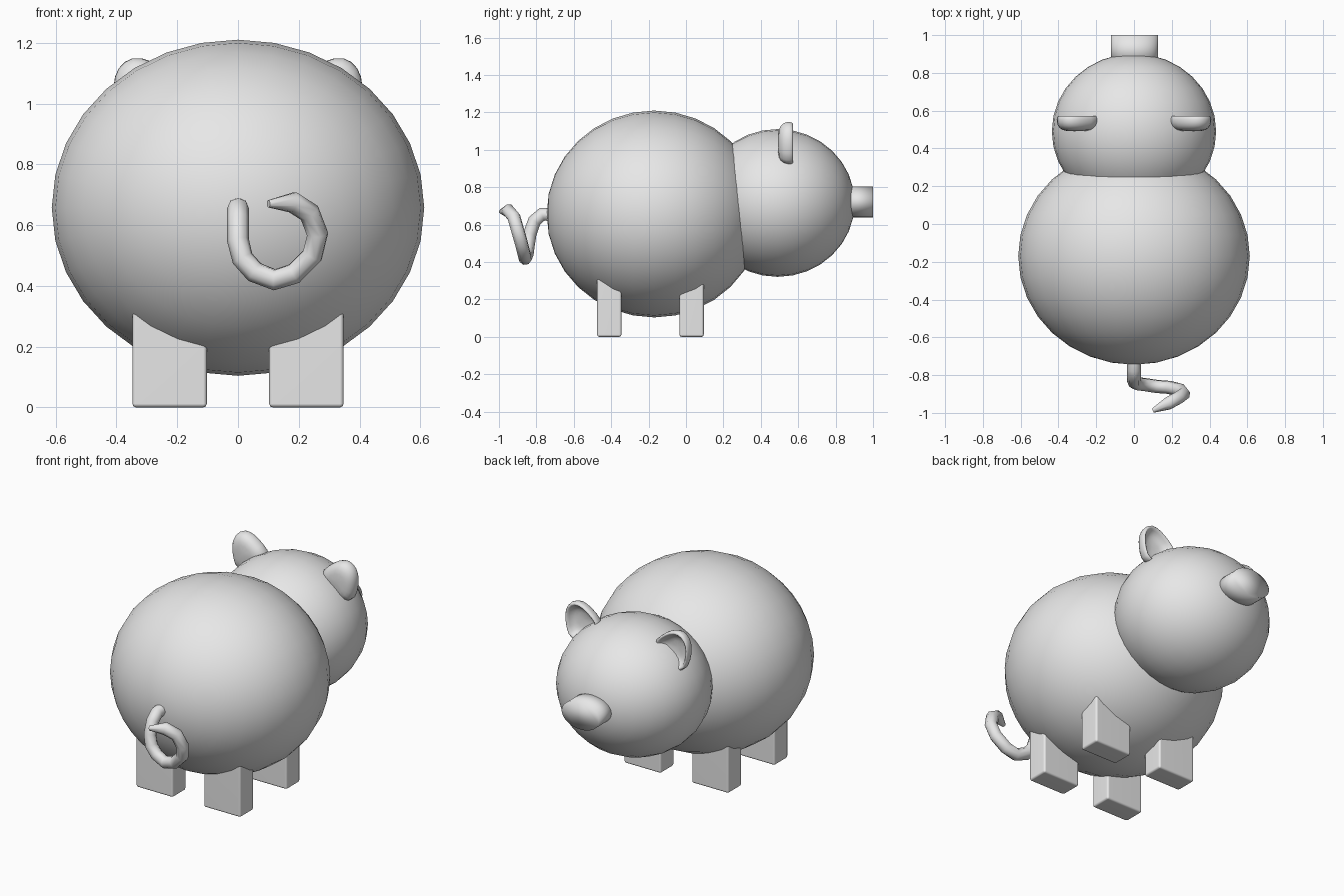
import bpy, bmesh
from math import radians
from mathutils import Matrix, Vector

if "Cube" in bpy.data.objects:
    bpy.data.objects.remove(bpy.data.objects["Cube"], do_unlink=True)

grey = bpy.data.materials.new("plain_grey")
grey.use_nodes = True
grey.diffuse_color = (0.8, 0.8, 0.8, 1)
grey.node_tree.nodes["Principled BSDF"].inputs["Base Color"].default_value = (0.8, 0.8, 0.8, 1)


def finish(name, bm, smooth=True):
    """Turn a bmesh into a named, shaded object."""
    bmesh.ops.recalc_face_normals(bm, faces=bm.faces)
    for f in bm.faces:
        f.smooth = smooth
    mesh = bpy.data.meshes.new(name)
    bm.to_mesh(mesh)
    bm.free()
    mesh.materials.append(grey)
    ob = bpy.data.objects.new(name, mesh)
    bpy.context.collection.objects.link(ob)
    return ob


def ball(name, centre, radii):
    """Ellipsoid with its poles along y."""
    bm = bmesh.new()
    bmesh.ops.create_uvsphere(bm, u_segments=32, v_segments=16, radius=1)
    bmesh.ops.transform(bm, verts=bm.verts, matrix=Matrix.Translation(centre)
                        @ Matrix.Diagonal((*radii, 1)) @ Matrix.Rotation(radians(90), 4, "X"))
    return finish(name, bm)


def ear(name, side):
    """Cupped ear: back bulge, rim and a hollow facing forward."""
    outline = [(.16, 1.04), (.225, 1.10), (.285, 1.145), (.35, 1.16), (.40, 1.12),
               (.415, 1.06), (.405, .98), (.375, .90), (.26, .95)]
    middle = Vector((.31, 1.03))
    bm = bmesh.new()
    rings = []
    for scale, y in ((.5, .49), (.85, .505), (1, .535), (.98, .572), (.84, .575), (.72, .54), (.4, .525)):
        ring = []
        for p in outline:
            q = middle.lerp(Vector(p), scale)
            ring.append(bm.verts.new((side * q.x, y, q.y)))
        rings.append(ring)
    n = len(outline)
    for a, b in zip(rings, rings[1:]):
        for i in range(n):
            j = (i + 1) % n
            bm.faces.new((a[i], a[j], b[j], b[i]))
    bm.faces.new(rings[0])
    bm.faces.new(rings[-1])
    ob = finish(name, bm)
    ob.modifiers.new("soften", "SUBSURF").levels = 1
    return ob


def leg(name, x, y):
    """Square leg with softened edges, its top buried in the body."""
    bm = bmesh.new()
    bmesh.ops.create_cube(bm, size=1)
    bmesh.ops.transform(bm, verts=bm.verts, matrix=Matrix.Translation((x, y, .19))
                        @ Matrix.Diagonal((.245, .13, .38, 1)))
    bmesh.ops.bevel(bm, geom=bm.edges[:], offset=.012, segments=2, profile=.5, affect="EDGES")
    ob = finish(name, bm)
    ob.modifiers.new("flat_sides", "WEIGHTED_NORMAL")
    return ob


# Body and head
ball("body", (0, -.17, .657), (.613, .575, .553))
ball("head", (0, .49, .716), (.435, .412, .395))

# Oval snout
bm = bmesh.new()
bmesh.ops.create_cone(bm, cap_ends=True, segments=32, radius1=1, radius2=1, depth=1)
bmesh.ops.transform(bm, verts=bm.verts, matrix=Matrix.Translation((.003, .92, .722))
                    @ Matrix.Diagonal((.125, .16, .083, 1)) @ Matrix.Rotation(radians(90), 4, "X"))
finish("snout", bm)

# Ears and legs
for side, word in ((1, "right"), (-1, "left")):
    ear(word + "_ear", side)
    leg(word + "_head_end_leg", side * .225, .03)
    leg(word + "_tail_end_leg", side * .225, -.41)

# Curly tail
path = [(0, -.70, .655), (0, -.77, .655), (0, -.81, .62), (0, -.835, .55), (.015, -.845, .49),
        (.055, -.85, .445), (.12, -.86, .42), (.185, -.865, .44), (.245, -.88, .50),
        (.262, -.90, .57), (.235, -.92, .64), (.18, -.95, .675), (.10, -.988, .67)]
curve = bpy.data.curves.new("tail", "CURVE")
curve.dimensions = "3D"
curve.bevel_depth = .036
curve.bevel_resolution = 2
curve.use_fill_caps = True
spline = curve.splines.new("POLY")
spline.points.add(len(path) - 1)
for point, co in zip(spline.points, path):
    point.co = (*co, 1)
    point.radius = 1
spline.points[-1].radius = .35
spline.use_smooth = True
curve.materials.append(grey)
bpy.context.collection.objects.link(bpy.data.objects.new("tail", curve))
